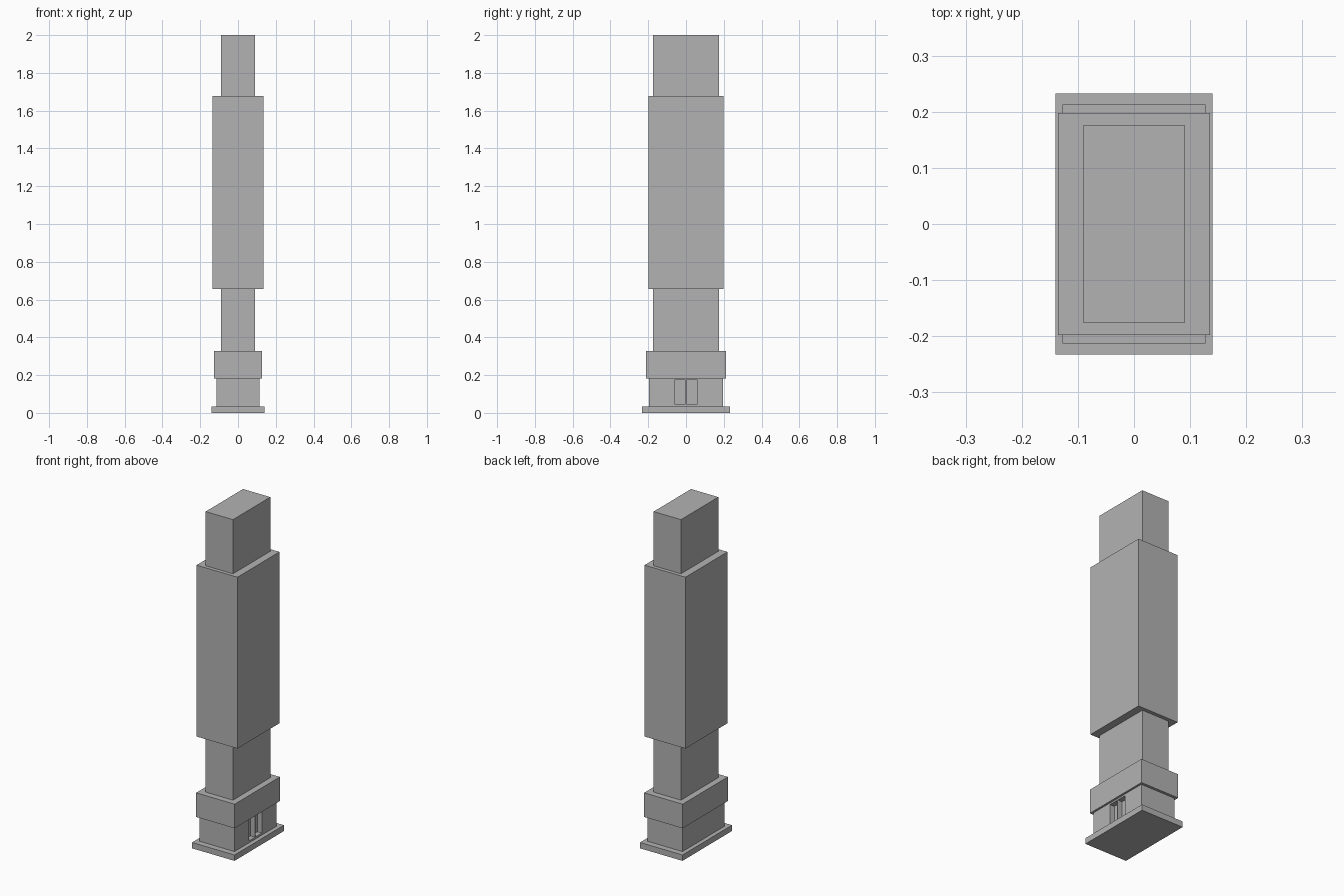
import bpy

default = bpy.data.objects.get("Cube")
if default:
    bpy.data.objects.remove(default, do_unlink=True)

# Single plain stone colour
stone = bpy.data.materials.new("grey stone")
stone.use_nodes = True
colour = (0.45, 0.45, 0.45, 1)
stone.diffuse_color = colour
stone.node_tree.nodes["Principled BSDF"].inputs["Base Color"].default_value = colour


def box(name, lo, hi):
    """Axis-aligned block between two corners."""
    centre = [(a + b) / 2 for a, b in zip(lo, hi)]
    bpy.ops.mesh.primitive_cube_add(size=1, location=centre)
    ob = bpy.context.object
    ob.name = name
    ob.scale = [b - a for a, b in zip(lo, hi)]
    bpy.ops.object.transform_apply(location=False, rotation=False, scale=True)
    ob.data.materials.append(stone)
    return ob


def tier(name, half_x, half_y, bottom, top):
    """Centred block of the tower."""
    return box(name, (-half_x, -half_y, bottom), (half_x, half_y, top))


# Stacked tiers of the tower
tier("base_slab", 0.14, 0.233, 0, 0.035)
ground_floor = tier("ground_floor", 0.115, 0.197, 0.035, 0.183)
tier("podium", 0.127, 0.213, 0.183, 0.327)
tier("lower_core", 0.09, 0.176, 0.327, 0.655)
tier("main_shaft", 0.135, 0.198, 0.655, 1.677)
tier("upper_core", 0.09, 0.176, 1.677, 2)

# Pair of recessed doorways on the left side
for side in (-1, 1):
    y0, y1 = sorted((side * 0.003, side * 0.061))
    cutter = box("doorway_cutter", (0.085, y0, 0.047), (0.15, y1, 0.173))
    cutter.hide_render = True
    cut = ground_floor.modifiers.new("doorway", "BOOLEAN")
    cut.operation = "DIFFERENCE"
    cut.solver = "EXACT"
    cut.object = cutter
    bpy.context.view_layer.objects.active = ground_floor
    bpy.ops.object.modifier_apply(modifier=cut.name)
    bpy.data.objects.remove(cutter, do_unlink=True)
